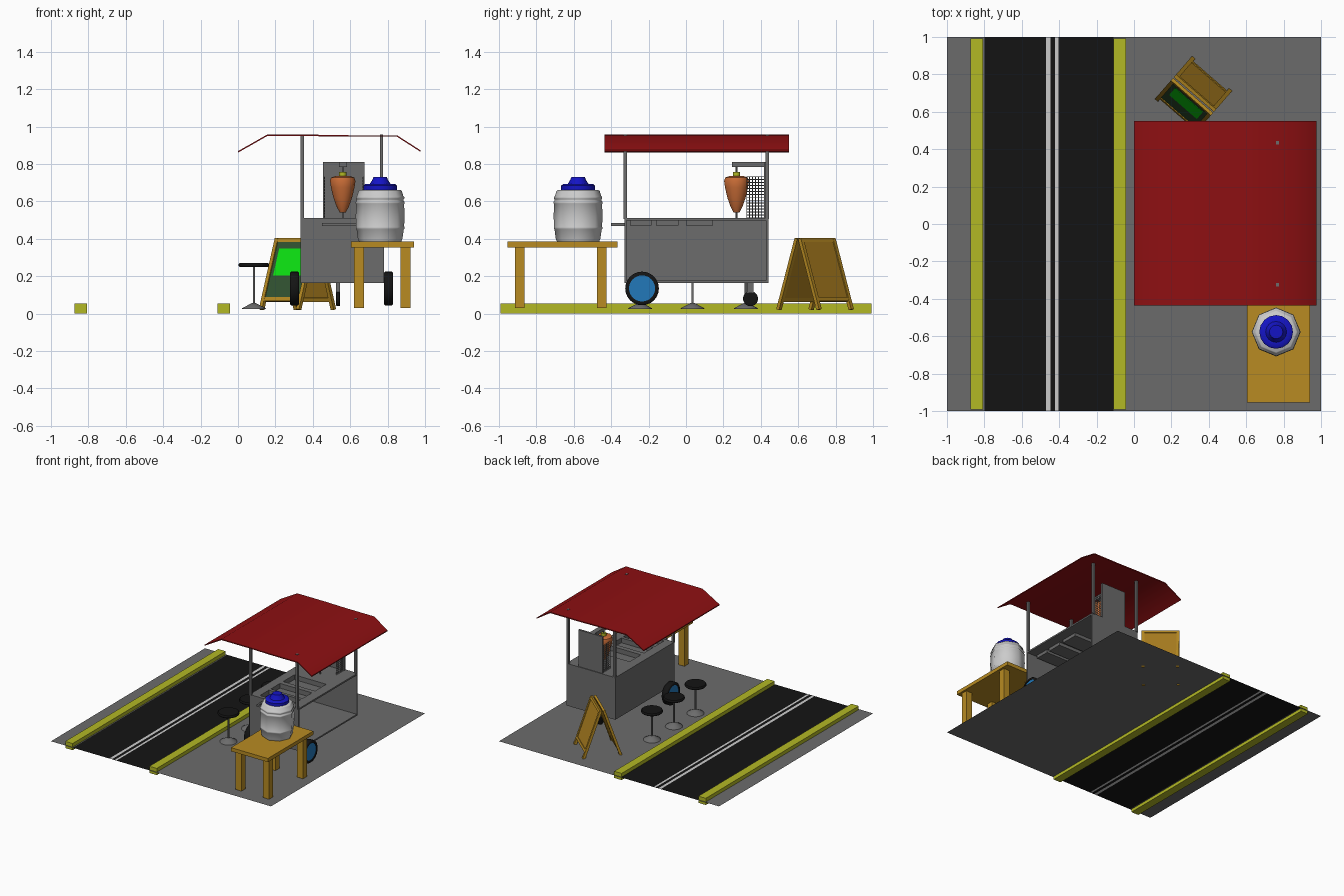
import bpy, bmesh, math
from mathutils import Matrix

if "Cube" in bpy.data.objects:
    bpy.data.objects.remove(bpy.data.objects["Cube"])


def mat(name, r, g, b):
    m = bpy.data.materials.new(name)
    m.diffuse_color = (r, g, b, 1)
    m.use_nodes = True
    m.node_tree.nodes["Principled BSDF"].inputs["Base Color"].default_value = m.diffuse_color
    return m


PAVE = mat("pavement", .148, .148, .148)
STEEL = mat("steel", .15, .15, .15)
PALE = mat("pale_grey", .65, .65, .65)
BLACK = mat("black", .007, .007, .007)
YELLOW = mat("yellow", .45, .48, .018)
RED = mat("red", .27, .005, .006)
WOOD = mat("wood", .48, .26, .016)
DARKWOOD = mat("dark_wood", .41, .21, .014)
BLUE = mat("blue", .007, .007, .56)
HUB = mat("hub_blue", .016, .19, .49)
MEAT = mat("meat", .6, .155, .038)
GREEN = mat("board_green", .032, .087, .032)
LIME = mat("poster_green", .004, .78, .006)


def finish(bm, name, m=None, matrix=None, smooth=False):
    bmesh.ops.recalc_face_normals(bm, faces=bm.faces)
    me = bpy.data.meshes.new(name)
    bm.to_mesh(me)
    bm.free()
    ob = bpy.data.objects.new(name, me)
    bpy.context.collection.objects.link(ob)
    if m:
        me.materials.append(m)
    if matrix:
        ob.matrix_world = matrix
    if smooth:
        bpy.ops.object.select_all(action='DESELECT')
        ob.select_set(True)
        bpy.context.view_layer.objects.active = ob
        bpy.ops.object.shade_smooth_by_angle(angle=math.radians(50))
    return ob


def box(name, x, y, z, m=None, matrix=None, open_top=False):
    bm = bmesh.new()
    bmesh.ops.create_cube(bm, size=1)
    for v in bm.verts:
        v.co = [r[0] if c < 0 else r[1] for c, r in zip(v.co, (x, y, z))]
    if open_top:
        bm.faces.ensure_lookup_table()
        top = max(bm.faces, key=lambda f: f.calc_center_median().z)
        bmesh.ops.delete(bm, geom=[top], context='FACES_ONLY')
    return finish(bm, name, m, matrix)


def lathe(name, profile, matrix, m=None, sides=24, smooth=True):
    """Spin (radius, height) points round the local z axis."""
    bm = bmesh.new()
    vs = [bm.verts.new((r, 0, z)) for r, z in profile]
    es = [bm.edges.new(p) for p in zip(vs, vs[1:])]
    bmesh.ops.spin(bm, geom=vs + es, cent=(0, 0, 0), axis=(0, 0, 1),
                   angle=2 * math.pi, steps=sides, use_duplicate=False)
    bmesh.ops.remove_doubles(bm, verts=bm.verts, dist=1e-5)
    return finish(bm, name, m, matrix, smooth)


def rod(name, r, z0, z1, x, y, m=None, sides=12):
    return lathe(name, [(0, z0), (r, z0), (r, z1), (0, z1)],
                 Matrix.Translation((x, y, 0)), m, sides)


def strip(name, x0, x1, m):
    bm = bmesh.new()
    bm.faces.new([bm.verts.new(p) for p in ((x0, -1, .025), (x1, -1, .025), (x1, 1, .025), (x0, 1, .025))])
    finish(bm, name, m)


# street strips and kerbs
strip("pavement_left", -1, -.80, PAVE)
strip("road_left", -.80, -.47, BLACK)
strip("road_line_left", -.47, -.447, PALE)
strip("road_middle", -.447, -.422, BLACK)
strip("road_line_right", -.422, -.405, PALE)
strip("road_right", -.405, -.11, BLACK)
strip("pavement_right", -.11, 1, PAVE)
for side, x in (("left", -.875), ("right", -.11)):
    box("kerb_" + side, (x, x + .067), (-.993, .993), (0, .055), YELLOW)

# cart shell, open on the vendor side
X, Y = (.335, .78), (-.33, .44)
box("cart_customer_wall", (.335, .347), Y, (.165, .51), STEEL)
box("cart_front_wall", X, (-.33, -.318), (.165, .51), STEEL)
box("cart_back_wall", X, (.428, .44), (.165, .51), STEEL)
box("cart_floor", X, Y, (.165, .177), STEEL)

# counter with three sunken trays
trays = [(-.30, -.185), (-.16, -.04), (0, .145)]
box("counter_edge_customer", (.335, .41), Y, (.498, .511), STEEL)
box("counter_edge_vendor", (.70, .78), Y, (.498, .511), STEEL)
edges = [-.33] + [v for t in trays for v in t] + [.44]
for i in range(0, len(edges), 2):
    box("counter_bar", (.41, .70), edges[i:i + 2], (.498, .511), STEEL)
for t in trays:
    box("tray", (.41, .70), t, (.472, .509), STEEL, open_top=True)

# push handle
box("handle_grip", (.45, .67), (-.40, -.385), (.47, .486), STEEL)
for x in (.45, .655):
    box("handle_arm", (x, x + .015), (-.39, -.325), (.47, .486), STEEL)

# canopy posts; only the vendor-side pair shows through the roof
for x, top in ((.343, .95), (.767, .957)):
    for y in (-.325, .435):
        box("canopy_post", (x - .009, x + .009), (y - .009, y + .009), (.505, top), STEEL)

# canopy: bent sheet section swept along y
upper = [(0, .869), (.155, .957), (.41, .957), (.59, .954), (.85, .954), (.975, .874)]
section = upper + [(x, z - .008) for x, z in reversed(upper)]
bm = bmesh.new()
cap = bm.faces.new([bm.verts.new((x, -.435, z)) for x, z in section])
swept = bmesh.ops.extrude_face_region(bm, geom=[cap], use_keep_orig=True)
bmesh.ops.translate(bm, vec=(0, .985, 0), verts=[g for g in swept["geom"] if isinstance(g, bmesh.types.BMVert)])
finish(bm, "canopy", RED, smooth=True)

# wheels
turn = Matrix.Rotation(math.pi / 2, 4, 'Y')


def wheel(name, x, y, z, r, hub, w):
    at = Matrix.Translation((x, y, z)) @ turn
    lathe(name + "_tyre", [(hub, -w), (r - .006, -w), (r, -w * .75), (r, w * .75),
                           (r - .006, w), (hub, w), (hub, -w)], at, BLACK)
    lathe(name + "_hub", [(0, -w * .8), (hub, -w * .8), (hub, w * .8), (0, w * .8)],
          at, HUB if r > .05 else BLACK)


for side, x in (("left", .302), ("right", .805)):
    wheel("big_wheel_" + side, x, -.235, .135, .09, .07, .025)
wheel("caster", .535, .345, .08, .04, .015, .011)
box("caster_fork", (.524, .546), (.325, .362), (.11, .166), STEEL)

# vertical grill: back plate, mesh wings, arm and spit
box("grill_back", (.455, .675), (.418, .434), (.51, .812), STEEL)
for x in (.462, .668):
    bm = bmesh.new()
    bmesh.ops.create_grid(bm, x_segments=6, y_segments=14, size=.5)
    for v in bm.verts:
        v.co = (x, .3725 + v.co.x * .097, .6225 + v.co.y * .222)
    wing = finish(bm, "grill_mesh_wing", STEEL)
    wire = wing.modifiers.new("wires", 'WIREFRAME')
    wire.thickness = .005
box("spit_arm", (.54, .582), (.245, .42), (.783, .81), STEEL)
rod("spit", .005, .511, .785, .56, .27, STEEL, 8)
lathe("meat", [(0, .54), (.015, .54), (.032, .57), (.05, .62), (.063, .675), (.068, .71),
               (.062, .728), (.04, .735), (0, .735)], Matrix.Translation((.56, .27, 0)), MEAT, 14)
rod("fruit_top", .02, .732, .757, .56, .27, YELLOW, 10)

# stools
for y in (-.245, .035, .32):
    at = Matrix.Translation((.085, y, 0))
    lathe("stool_base", [(0, .025), (.065, .025), (.062, .03), (.012, .056), (0, .056)], at, STEEL, 20)
    rod("stool_pole", .006, .05, .252, .085, y, STEEL)
    lathe("stool_seat", [(0, .25), (.076, .25), (.081, .255), (.081, .265), (.076, .271), (0, .271)], at, BLACK)

# table
box("table_top", (.605, .94), (-.955, -.365), (.355, .385), WOOD)
for x in (.62, .87):
    for y in (-.915, -.475):
        box("table_leg", (x, x + .053), (y, y + .051), (.03, .356), WOOD)

# drink barrel with blue lid
at = Matrix.Translation((.76, -.577, 0))
lathe("barrel", [(0, .386), (.113, .386), (.119, .40), (.126, .45), (.13, .455), (.13, .463), (.128, .467),
                 (.131, .52), (.128, .585), (.131, .59), (.131, .598), (.126, .602), (.126, .612),
                 (.129, .616), (.129, .624), (.124, .628), (.116, .655), (.108, .662), (0, .662)], at, PALE, 8)
lathe("barrel_lid", [(0, .655), (.09, .655), (.09, .685), (.08, .693), (.056, .693),
                     (.042, .715), (.036, .73), (0, .73)], at, BLUE, 16)

# folding sign: two leaning framed boards
base = Matrix.Translation((.318, .69, .402)) @ Matrix.Rotation(math.radians(-41), 4, 'Z')
for name, turned in (("front", 0), ("rear", math.pi)):
    m = (base @ Matrix.Rotation(turned, 4, 'Z') @ Matrix.Translation((0, -.012, 0))
         @ Matrix.Rotation(-.33, 4, 'X'))
    for x in (-.142, .12):
        box(f"sign_{name}_stile", (x, x + .022), (-.01, .01), (-.402, 0), WOOD, m)
    for z in (-.022, -.355):
        box(f"sign_{name}_rail", (-.12, .12), (-.009, .009), (z, z + .022), WOOD, m)
    box(f"sign_{name}_board", (-.12, .12), (-.004, .004), (-.335, -.02),
        GREEN if name == "front" else DARKWOOD, m)
    if name == "front":
        box("sign_poster", (-.098, .098), (-.006, -.004), (-.21, -.06), LIME, m)
        box("sign_front_backing", (-.12, .12), (.004, .006), (-.335, -.02), DARKWOOD, m)
